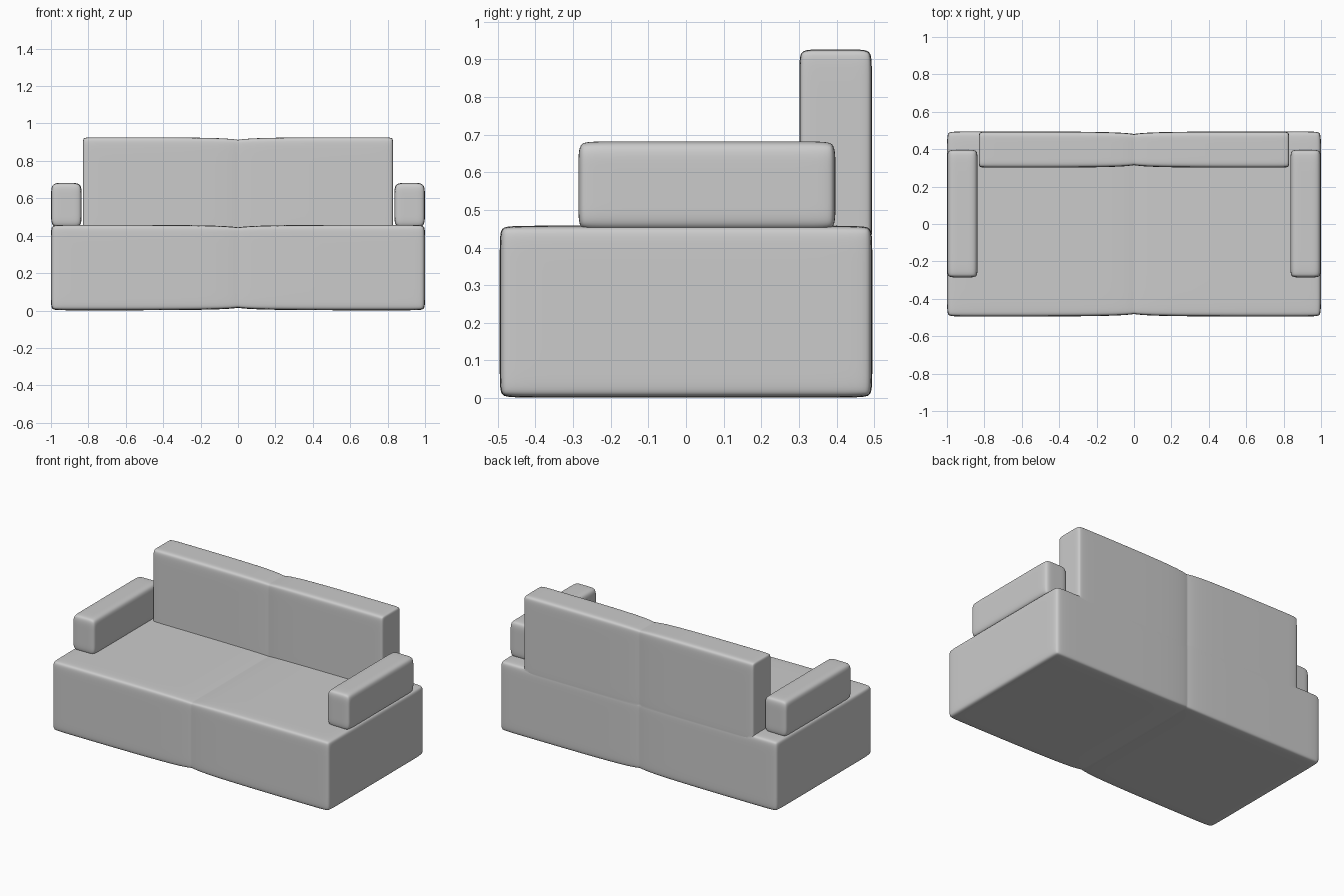
import bpy, bmesh

if "Cube" in bpy.data.objects:
    bpy.data.objects.remove(bpy.data.objects["Cube"])


def soft_box(name, lo, hi, inset, seam=0.0):
    """Box cage with support loops at the given insets, smoothed by subdivision.
    seam > 0 pinches the middle loop (x = 0) inwards to form a groove."""
    axes = [[l, l + i, h - i, h] for l, h, i in zip(lo, hi, inset)]
    if seam:
        axes[0][2:2] = [-0.03, 0.0, 0.03]
    bm = bmesh.new()
    verts = {}

    def vert(idx):
        if idx not in verts:
            co = [axes[k][idx[k]] for k in range(3)]
            if seam and co[0] == 0.0:
                for k in (1, 2):
                    if idx[k] == 0:
                        co[k] += seam
                    elif idx[k] == len(axes[k]) - 1:
                        co[k] -= seam
            verts[idx] = bm.verts.new(co)
        return verts[idx]

    for a in range(3):
        b, c = (a + 1) % 3, (a + 2) % 3
        for side in (0, len(axes[a]) - 1):
            for i in range(len(axes[b]) - 1):
                for j in range(len(axes[c]) - 1):
                    quad = []
                    for di, dj in ((0, 0), (1, 0), (1, 1), (0, 1)):
                        idx = [0, 0, 0]
                        idx[a], idx[b], idx[c] = side, i + di, j + dj
                        quad.append(vert(tuple(idx)))
                    bm.faces.new(quad)
    bmesh.ops.recalc_face_normals(bm, faces=bm.faces)
    mesh = bpy.data.meshes.new(name)
    bm.to_mesh(mesh)
    bm.free()
    ob = bpy.data.objects.new(name, mesh)
    bpy.context.collection.objects.link(ob)
    sub = ob.modifiers.new("smooth", 'SUBSURF')
    sub.levels = sub.render_levels = 3
    return ob


# Seat block with centre seam
sofa = soft_box("sofa", (-1, -0.495, 0.001), (1, 0.495, 0.458),
                (0.06, 0.05, 0.045), seam=0.02)

# Backrest with matching seam
parts = [soft_box("backrest", (-0.83, 0.301, 0.39), (0.83, 0.494, 0.926),
                  (0.03, 0.045, 0.045), seam=0.02)]

# Armrests, mirrored left and right
for name, s in (("left_arm", -1), ("right_arm", 1)):
    x0, x1 = sorted((s * 0.836, s * 0.999))
    parts.append(soft_box(name, (x0, -0.286, 0.445), (x1, 0.397, 0.682),
                          (0.06, 0.04, 0.065)))

# Join everything into one upholstered skin
for p in parts:
    m = sofa.modifiers.new(p.name, 'BOOLEAN')
    m.operation = 'UNION'
    m.solver = 'EXACT'
    m.object = p

bpy.context.view_layer.update()
skin = bpy.data.meshes.new_from_object(
    sofa.evaluated_get(bpy.context.evaluated_depsgraph_get()))
sofa.modifiers.clear()
sofa.data = skin
for p in parts:
    bpy.data.objects.remove(p)

bpy.context.view_layer.objects.active = sofa
sofa.select_set(True)
bpy.ops.object.shade_smooth_by_angle(angle=0.6)
